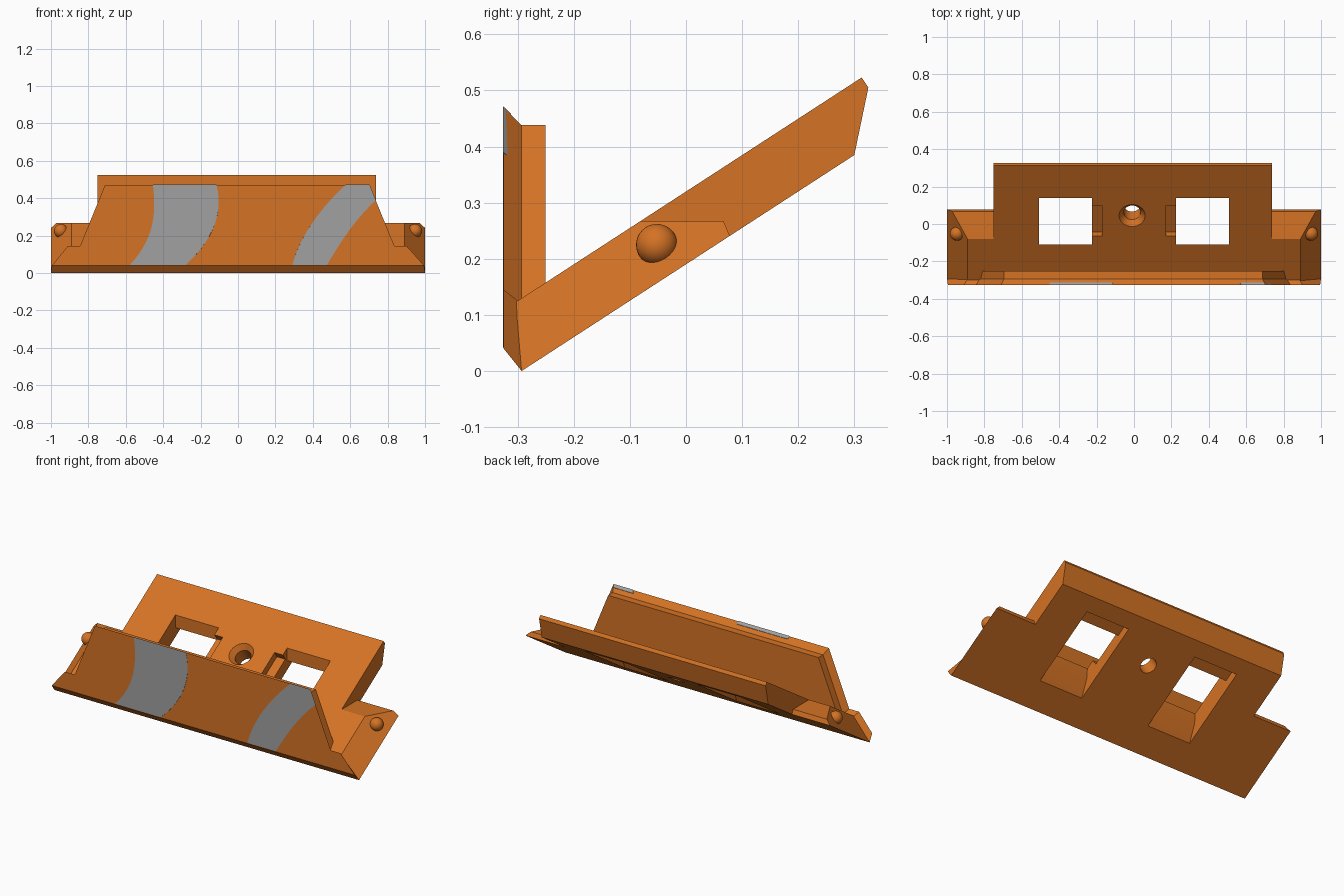
import bpy, bmesh, math
from mathutils import Matrix, Vector

if "Cube" in bpy.data.objects:
    bpy.data.objects.remove(bpy.data.objects["Cube"])

SLOPE = 0.649
ANG = math.atan(SLOPE)
DOWN = Vector((math.sin(ANG), -math.cos(ANG)))      # into the plate, in (y, z)


def material(name, rgb):
    m = bpy.data.materials.new(name)
    m.diffuse_color = (*rgb, 1)
    m.use_nodes = True
    m.node_tree.nodes["Principled BSDF"].inputs["Base Color"].default_value = m.diffuse_color
    return m


ORANGE = material("orange", (0.66, 0.17, 0.018))
GREY = material("grey", (0.355, 0.355, 0.355))


def finish(bm, name, mat):
    bmesh.ops.recalc_face_normals(bm, faces=bm.faces)
    me = bpy.data.meshes.new(name)
    bm.to_mesh(me)
    bm.free()
    ob = bpy.data.objects.new(name, me)
    bpy.context.collection.objects.link(ob)
    me.materials.append(mat)
    return ob


def loft(name, loops, mat):
    """Skin matching closed loops and cap both ends."""
    bm = bmesh.new()
    rings = [[bm.verts.new(p) for p in loop] for loop in loops]
    n = len(rings[0])
    for a, b in zip(rings, rings[1:]):
        for i in range(n):
            j = (i + 1) % n
            bm.faces.new((a[i], a[j], b[j], b[i]))
    bm.faces.new(rings[0])
    bm.faces.new(rings[-1])
    return finish(bm, name, mat)


def prism(name, profile, x0, x1, mat=ORANGE):
    return loft(name, [[(x, y, z) for y, z in profile] for x in (x0, x1)], mat)


def top(y, depth=0.0):
    """Point on the sloped top face, pushed in by depth."""
    return Vector((y, 0.523 + SLOPE * (y - 0.313))) + DOWN * depth


def bottom(y):
    return SLOPE * (y + 0.293)


def cut(target, cutter):
    cutter.hide_render = True
    mod = target.modifiers.new("cut", 'BOOLEAN')
    mod.operation, mod.solver, mod.object = 'DIFFERENCE', 'EXACT', cutter
    bpy.context.view_layer.objects.active = target
    bpy.ops.object.modifier_apply(modifier=mod.name)
    bpy.data.objects.remove(cutter)


def round_cutter(r_low, r_high, d_low, d_high):
    """Cone along the plate normal between two depths."""
    bm = bmesh.new()
    mid = top(0.045, (d_low + d_high) / 2)
    bmesh.ops.create_cone(bm, cap_ends=True, segments=40, radius1=r_low,
                          radius2=r_high, depth=d_low - d_high,
                          matrix=Matrix.Translation((-0.01, mid.x, mid.y))
                          @ Matrix.Rotation(ANG, 4, 'X'))
    return finish(bm, "hole_cutter", ORANGE)


# Sloped main plate
LEFT, RIGHT = -0.75, 0.737
plate = prism("sloped_plate", [(-0.293, 0), (-0.303, 0.0125), top(-0.303),
                               top(0.313), (0.325, 0.505), (0.30, bottom(0.30))],
              LEFT, RIGHT)

# Socket windows with a stepped back wall, and clip slots beside them
window = [(-0.175, 0.04), (-0.155, bottom(-0.155)), (-0.115, 0.19), (-0.11, 0.25),
          (-0.11, 0.6), (0.14, 0.6), (0.14, 0.336), (0.20, 0.375),
          (0.225, bottom(0.225)), (0.25, 0.25)]
slot = [top(-0.065, -0.02), top(-0.065, 0.04), top(0.10, 0.04), top(0.10, -0.02)]
for s in (-1, 1):
    cut(plate, prism("window_cutter", window, s * 0.225, s * 0.509))
    cut(plate, prism("slot_cutter", slot, s * 0.17, s * 0.24))

# Countersunk screw hole
cut(plate, round_cutter(0.045, 0.045, 0.2, -0.1))
cut(plate, round_cutter(0.045, 0.078, 0.03, -0.01))
bpy.ops.object.select_all(action='DESELECT')
plate.select_set(True)
bpy.context.view_layer.objects.active = plate
bpy.ops.object.shade_smooth_by_angle(angle=math.radians(25))

# Side wings with slanted outer faces, each with a round catch
wing = [(-0.293, 0), (-0.303, 0.0125), top(-0.303), top(-0.081),
        (0.067, 0.267), (0.078, bottom(0.078))]


def wing_x(y, z):
    return 1 - (z - bottom(y)) / 0.129 * 0.11


for side, s, x0 in (("left", -1, LEFT), ("right", 1, RIGHT)):
    loft(side + "_wing", [[(x0, y, z) for y, z in wing],
                          [(s * wing_x(y, z), y, z) for y, z in wing]], ORANGE)
    bm = bmesh.new()
    bmesh.ops.create_uvsphere(bm, u_segments=32, v_segments=16, radius=0.037,
                              matrix=Matrix.Translation((s * 0.947, -0.052, 0.225)))
    for f in bm.faces:
        f.smooth = True
    finish(bm, side + "_catch", ORANGE)


# Upright front panel, bevelled in towards the back
def outline(y, half, shift=-0.004):
    pts = [(x, y, z) for x, z in half] + [(-x, y, z) for x, z in reversed(half)]
    return [(x + (shift if abs(x) < 0.95 else 0), y, z) for x, y, z in pts]


inner = [(0.885, 0.12), (0.82, 0.12), (0.69, 0.438)]
loft("front_panel", [
    outline(-0.325, [(0.995, 0.04), (0.905, 0.145), (0.84, 0.145), (0.707, 0.47)]),
    outline(-0.293, [(1.0, 0.0)] + inner),
    outline(-0.25, [(0.98, 0.04)] + inner)], ORANGE)


# Curved grey stripes inlaid in the front panel
def smooth_edge(pts, n=14):
    """Lagrange curve x(z) through a few (x, z) points."""
    z0, z1 = pts[0][1], pts[-1][1]
    out = []
    for i in range(n + 1):
        z = z0 + (z1 - z0) * i / n
        x = 0
        for a, (xa, za) in enumerate(pts):
            w = xa
            for b, (_, zb) in enumerate(pts):
                if a != b:
                    w *= (z - zb) / (za - zb)
            x += w
        out.append((x, z))
    return out


def stripe(name, left, right, extra=()):
    pts = smooth_edge(left) + list(extra) + smooth_edge(right)[::-1]
    loft(name, [[(x, -0.326, z) for x, z in pts],
                [(x * 0.985, -0.312, z - 0.013 * z / 0.47) for x, z in pts]], GREY)


stripe("left_stripe",
       [(-0.58, 0.042), (-0.50, 0.15), (-0.452, 0.30), (-0.455, 0.472)],
       [(-0.28, 0.042), (-0.17, 0.17), (-0.107, 0.33), (-0.115, 0.472)])
stripe("right_stripe",
       [(0.29, 0.042), (0.325, 0.14), (0.42, 0.30), (0.575, 0.472)],
       [(0.475, 0.042), (0.535, 0.14), (0.635, 0.28), (0.738, 0.39)],
       [(0.704, 0.472)])
